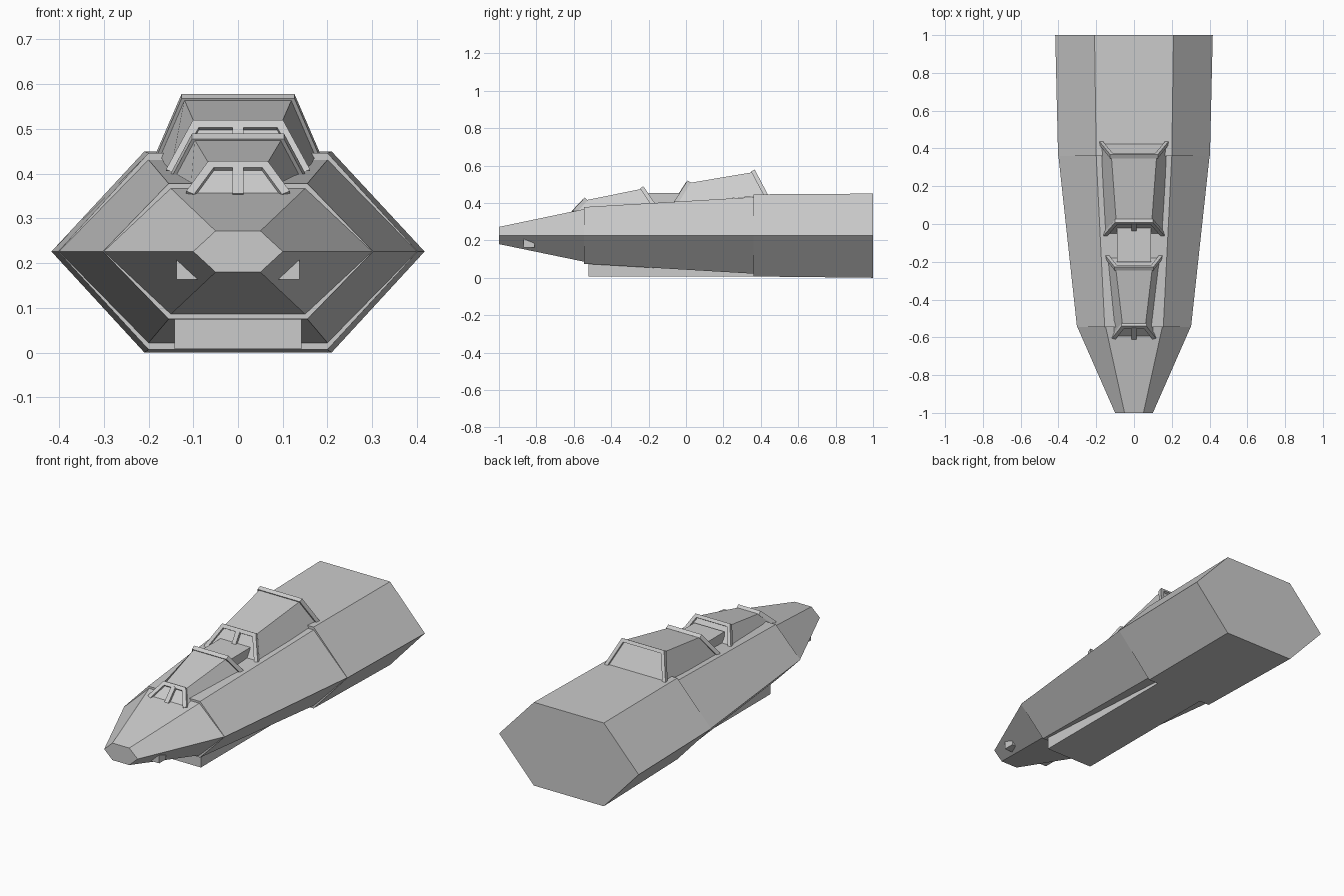
import bpy, bmesh
from mathutils import Vector

cube = bpy.data.objects.get("Cube")
if cube:
    bpy.data.objects.remove(cube, do_unlink=True)

grey = bpy.data.materials.new("hull grey")
grey.use_nodes = True
colour = (0.6, 0.6, 0.6, 1)
grey.diffuse_color = colour
grey.node_tree.nodes["Principled BSDF"].inputs["Base Color"].default_value = colour

MID_Z = 0.226


def loft(name, rings):
    """Join matching rings of points into a closed, flat-faced solid."""
    bm = bmesh.new()
    loops = [[bm.verts.new(p) for p in ring] for ring in rings]
    n = len(loops[0])
    for a, b in zip(loops, loops[1:]):
        for i in range(n):
            j = (i + 1) % n
            bm.faces.new((a[i], a[j], b[j], b[i]))
    bm.faces.new(loops[0])
    bm.faces.new(loops[-1])
    bmesh.ops.recalc_face_normals(bm, faces=bm.faces)
    mesh = bpy.data.meshes.new(name)
    bm.to_mesh(mesh)
    bm.free()
    mesh.materials.append(grey)
    obj = bpy.data.objects.new(name, mesh)
    bpy.context.collection.objects.link(obj)
    return obj


def hexagon(y, wide, flat, top, bottom):
    return [(wide, y, MID_Z), (flat, y, top), (-flat, y, top),
            (-wide, y, MID_Z), (-flat, y, bottom), (flat, y, bottom)]


def box(name, x0, x1, y0, y1, z0, z1):
    return loft(name, [[(x0, y, z0), (x1, y, z0), (x1, y, z1), (x0, y, z1)]
                       for y in (y0, y1)])


def arch_points(low, high):
    """Four points of a trapezoid; low and high are (half width, y, z)."""
    (wl, yl, zl), (wh, yh, zh) = low, high
    return [Vector(p) for p in ((-wl, yl, zl), (-wh, yh, zh), (wh, yh, zh), (wl, yl, zl))]


def arch(name, points, width, depth):
    """Mitred square-section frame following the trapezoid."""
    a, b, c, d = points
    normal = (b - a).cross(c - b).normalized()
    sides = [normal.cross((q - p).normalized()) for p, q in ((a, b), (b, c), (c, d))]
    mitres = [sides[0]]
    for s, t in zip(sides, sides[1:]):
        mitres.append((s + t) / (1 + s.dot(t)))
    mitres.append(sides[2])
    rings = []
    for p, m in zip(points, mitres):
        u, v = m * width / 2, normal * depth / 2
        rings.append([p + u + v, p - u + v, p - u - v, p + u - v])
    loft(name, rings)


# Hull in three stepped sections
loft("nose", [hexagon(-1, 0.10, 0.05, 0.272, 0.18),
              hexagon(-0.545, 0.30, 0.15, 0.367, 0.086)])
loft("mid_hull", [hexagon(-0.545, 0.302, 0.155, 0.378, 0.075),
                  hexagon(0.36, 0.40, 0.20, 0.431, 0.022)])
loft("rear_hull", [hexagon(0.36, 0.402, 0.20, 0.446, 0.007),
                   hexagon(1, 0.417, 0.209, 0.45, 0.0)])

# Belly pack and the deck between the cockpits
box("belly_pack", -0.142, 0.142, -0.52, 0.42, 0.008, 0.11)
box("cockpit_deck", -0.09, 0.09, -0.20, -0.02, 0.37, 0.453)

# Nose ports
for side, sign in (("left", 1), ("right", -1)):
    box(side + "_nose_port", sign * 0.07, sign * 0.138, -0.87, -0.81, 0.163, 0.21)

# Cockpits: front low, front high, rear high, rear low trapezoid corners
cockpits = {
    "front": ((0.107, -0.60, 0.35), (0.06, -0.54, 0.414),
              (0.097, -0.232, 0.476), (0.142, -0.175, 0.392)),
    "rear": ((0.152, -0.055, 0.40), (0.094, 0.012, 0.506),
             (0.12, 0.362, 0.565), (0.174, 0.428, 0.44)),
}
for name, (fl, fh, rh, rl) in cockpits.items():
    front, rear = arch_points(fl, fh), arch_points(rl, rh)
    arch(name + "_windscreen_frame", front, 0.020, 0.022)
    arch(name + "_canopy_frame", rear, 0.018, 0.022)
    loft(name + "_canopy", [front, rear])
    # Central windscreen post
    low, high = (front[0] + front[3]) / 2, (front[1] + front[2]) / 2
    half, proud = Vector((0.012, 0, 0)), Vector((0, -0.012, 0.006))
    loft(name + "_windscreen_post",
         [[p - half, p + half, p + half + proud, p - half + proud] for p in (low, high)])
